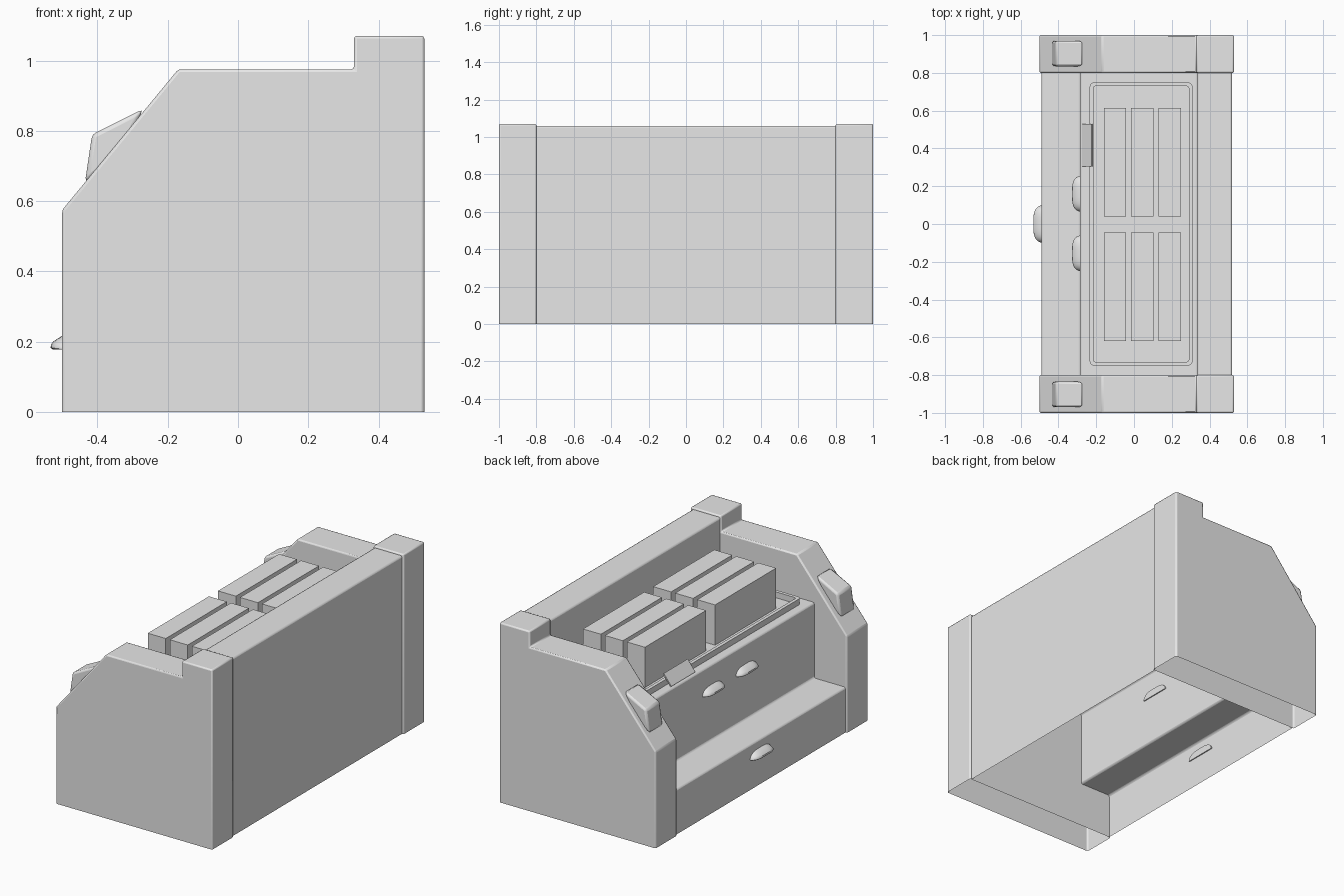
import bpy, bmesh, math

if "Cube" in bpy.data.objects:
    bpy.data.objects.remove(bpy.data.objects["Cube"])

grey = bpy.data.materials.new("plain_grey")
grey.diffuse_color = (0.8, 0.8, 0.8, 1)
grey.use_nodes = True
grey.node_tree.nodes["Principled BSDF"].inputs["Base Color"].default_value = grey.diffuse_color


def finish(name, bm, bevel=0.0, segments=2, fix=True, smooth=True):
    if fix:
        bmesh.ops.recalc_face_normals(bm, faces=bm.faces)
    mesh = bpy.data.meshes.new(name)
    bm.to_mesh(mesh)
    bm.free()
    ob = bpy.data.objects.new(name, mesh)
    bpy.context.collection.objects.link(ob)
    mesh.materials.append(grey)
    if bevel:
        m = ob.modifiers.new("soft_edges", 'BEVEL')
        m.width, m.segments = bevel, segments
        m.limit_method, m.angle_limit = 'ANGLE', math.radians(25)
    if smooth:
        bpy.ops.object.select_all(action='DESELECT')
        ob.select_set(True)
        bpy.context.view_layer.objects.active = ob
        bpy.ops.object.shade_smooth_by_angle(angle=math.radians(35))
    return ob


def prism(name, profile, y0, y1, bevel=0.0, closed=True, caps=True, smooth=True):
    """Extrude an x-z profile (clockwise from the front) along y."""
    bm = bmesh.new()
    a = [bm.verts.new((x, y0, z)) for x, z in profile]
    b = [bm.verts.new((x, y1, z)) for x, z in profile]
    n = len(profile)
    for i in range(n if closed else n - 1):
        j = (i + 1) % n
        bm.faces.new((a[i], b[i], b[j], a[j]))
    if caps:
        bm.faces.new(a)
        bm.faces.new(b[::-1])
    # Open sheets keep the winding given by the profile order
    return finish(name, bm, bevel, fix=caps, smooth=smooth)


def box(name, x0, x1, y0, y1, z0, z1):
    return prism(name, [(x0, z0), (x0, z1), (x1, z1), (x1, z0)], y0, y1, smooth=False)


# Side panels, open underneath, with a raised back post
side = [(-0.5, 0), (-0.5, 0.575), (-0.17, 0.975), (0.33, 0.975),
        (0.33, 1.07), (0.53, 1.07), (0.53, 0)]
# Raised lug on each sloping shoulder
lug = [(-0.435, 0.655), (-0.415, 0.79), (-0.27, 0.862), (-0.30, 0.80), (-0.40, 0.68)]
for s, label in ((-1, "near"), (1, "far")):
    y0, y1 = sorted((0.8 * s, s))
    prism(label + "_side_panel", side, y0, y1, 0.008, closed=False)
    y0, y1 = sorted((0.835 * s, 0.97 * s))
    prism(label + "_shoulder_lug", lug, y0, y1, 0.012)

# Stepped body shell: front step, counter wall, counter top and back wall
body = [(-0.49, 0), (-0.49, 0.27), (-0.285, 0.27), (-0.285, 0.72),
        (0.335, 0.72), (0.335, 1.06), (0.52, 1.06), (0.52, 0)]
prism("body_shell", body, -0.8, 0.8, 0.01, closed=False, caps=False)


# Tray rim with rounded corners
def rounded(x0, x1, y, r):
    pts = []
    corners = [(x1 - r, y - r), (x0 + r, y - r), (x0 + r, r - y), (x1 - r, r - y)]
    for k, (cx, cy) in enumerate(corners):
        for i in range(5):
            a = math.pi / 2 * (k + i / 4)
            pts.append((cx + r * math.cos(a), cy + r * math.sin(a)))
    return pts


bm = bmesh.new()
outer, inner = rounded(-0.235, 0.31, 0.75, 0.025), rounded(-0.215, 0.29, 0.73, 0.012)
rings = [[bm.verts.new((x, y, z)) for x, y in pts]
         for pts, z in ((outer, 0.715), (outer, 0.755), (inner, 0.755), (inner, 0.715))]
for k in range(4):
    p, q = rings[k], rings[(k + 1) % 4]
    for i in range(len(p)):
        j = (i + 1) % len(p)
        bm.faces.new((p[i], p[j], q[j], q[i]))
finish("tray_rim", bm)

# Six blocks standing in the tray
for c, x in enumerate((-0.16, -0.015, 0.13)):
    for r, y in enumerate((-0.62, 0.04)):
        box(f"tray_block_{r * 3 + c + 1}", x, x + 0.118, y, y + 0.575, 0.70, 0.96)

# Tilted label plate leaning on the tray rim
prism("label_plate", [(-0.275, 0.725), (-0.225, 0.79), (-0.219, 0.785), (-0.269, 0.72)],
      0.305, 0.53, smooth=False)


# Cup-shaped drawer pulls, lofted from shrinking sections
def pull(name, x, y, z, half):
    bm = bmesh.new()
    section = [(0.006, 0), (-0.037, 0), (-0.043, 0.005), (-0.042, 0.015),
               (-0.034, 0.024), (-0.012, 0.038), (0.006, 0.043)]
    loops = []
    for i in range(17):
        t = -math.cos(math.pi * i / 16)
        s = max(0.15, (1 - abs(t) ** 3.5) ** 0.5)
        loops.append([bm.verts.new((x + (dx * s if dx < 0 else dx), y + half * t, z + dz * s))
                      for dx, dz in section])
    for p, q in zip(loops, loops[1:]):
        for i in range(len(p)):
            j = (i + 1) % len(p)
            bm.faces.new((p[i], p[j], q[j], q[i]))
    bm.faces.new(loops[0])
    bm.faces.new(loops[-1])
    finish(name, bm)


pull("step_pull", -0.49, 0.0, 0.178, 0.097)
pull("counter_pull_left", -0.285, 0.16, 0.56, 0.093)
pull("counter_pull_right", -0.285, -0.155, 0.56, 0.093)
